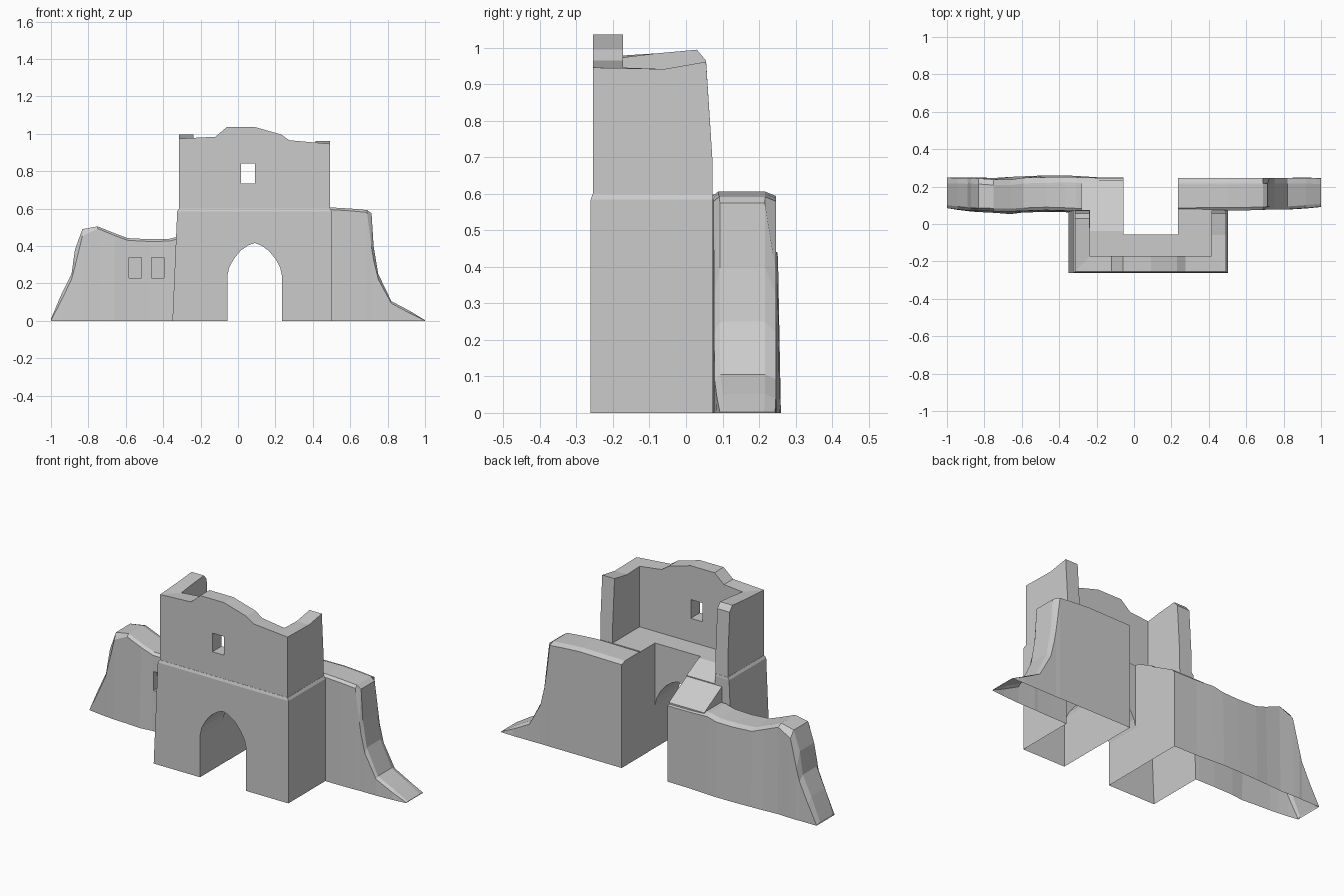
import bpy, bmesh
from mathutils import Vector

if "Cube" in bpy.data.objects:
    bpy.data.objects.remove(bpy.data.objects["Cube"])

LOW = -0.06  # everything runs below ground, then is trimmed at z = 0


def loft(name, rings):
    """Closed solid through a list of equal-length point rings."""
    bm = bmesh.new()
    vs = [[bm.verts.new(p) for p in r] for r in rings]
    n = len(rings[0])
    for a, b in zip(vs, vs[1:]):
        for i in range(n):
            j = (i + 1) % n
            bm.faces.new((a[i], a[j], b[j], b[i]))
    bm.faces.new(vs[0])
    bm.faces.new(vs[-1])
    bmesh.ops.recalc_face_normals(bm, faces=bm.faces)
    me = bpy.data.meshes.new(name)
    bm.to_mesh(me)
    bm.free()
    ob = bpy.data.objects.new(name, me)
    bpy.context.collection.objects.link(ob)
    return ob


def rect(x0, x1, y0, y1, z):
    return [(x0, y0, z), (x1, y0, z), (x1, y1, z), (x0, y1, z)]


def box(name, x0, x1, y0, y1, z0, z1):
    return loft(name, [rect(x0, x1, y0, y1, z0), rect(x0, x1, y0, y1, z1)])


def combine(target, tool, op):
    m = target.modifiers.new(op, 'BOOLEAN')
    m.operation, m.solver, m.object = op, 'EXACT', tool
    bpy.context.view_layer.objects.active = target
    bpy.ops.object.modifier_apply(modifier=m.name)
    bpy.data.objects.remove(tool, do_unlink=True)


def height(profile, x):
    pts = sorted(profile)
    for a, b in zip(pts, pts[1:]):
        if x <= b[0]:
            t = max(0, (x - a[0]) / (b[0] - a[0]))
            return a[1] + t * (b[1] - a[1])
    return pts[-1][1]


def wing(name, stations, side):
    """Crumbling wall; stations are (x, top z, front y, back y, foot flare)."""
    prof = [s[:2] for s in stations]
    rings = []
    for x, z, yf, yb, fl in stations:
        e = max(0.002, min(z - 0.012, height(prof, x + side * 0.012) - 0.004))
        rings.append([(x, yf - fl, LOW), (x, yf - fl, 0.0), (x, yf, e), (x, yf + 0.016, z),
                      (x, yb - 0.03, z), (x, yb, e), (x, yb + fl, 0.0), (x, yb + fl, LOW)])
    return loft(name, rings)


# Lower gatehouse block with a small ledge and a flared left side
gate = loft("ruined_gatehouse", [
    rect(-0.353, 0.502, -0.262, 0.075, LOW),
    rect(-0.325, 0.502, -0.261, 0.075, 0.585),
    rect(-0.316, 0.493, -0.256, 0.073, 0.60)])

# Wedge removed inside the left half so the floor slopes down to the back
combine(gate, loft("slope_cutter", [[(x, -0.04, 0.602), (x, -0.04, 0.7), (x, 0.3, 0.7), (x, 0.3, 0.425)]
                                    for x in (-0.236, 0.0)]), 'DIFFERENCE')
ramp = loft("left_ramp", [[(x, 0.0, 0.2), (x, 0.0, 0.579), (x, 0.235, 0.448), (x, 0.235, 0.2)]
                          for x in (-0.28, -0.02)])
combine(gate, ramp, 'UNION')

# Right wall, stepping down to a pointed toe
combine(gate, wing("right_wall", [
    (0.2, 0.602, 0.07, 0.247, 0), (0.5, 0.606, 0.072, 0.247, 0), (0.6, 0.6, 0.073, 0.247, 0),
    (0.69, 0.592, 0.075, 0.247, 0), (0.714, 0.575, 0.077, 0.246, 0), (0.725, 0.4, 0.077, 0.246, 0),
    (0.75, 0.25, 0.077, 0.246, 0), (0.82, 0.105, 0.078, 0.246, 0.001),
    (0.92, 0.052, 0.085, 0.246, 0.002), (1.0, 0.003, 0.093, 0.244, 0.002)], 1), 'UNION')
combine(gate, box("right_floor", 0.2, 0.485, 0.0, 0.21, 0.3, 0.598), 'UNION')

# Left wall, uneven along its length
combine(gate, wing("left_wall", [
    (-1.0, 0.01, 0.085, 0.248, 0), (-0.945, 0.14, 0.078, 0.246, 0.002), (-0.89, 0.25, 0.072, 0.245, 0.003),
    (-0.872, 0.38, 0.071, 0.246, 0.004), (-0.832, 0.49, 0.069, 0.244, 0.005),
    (-0.75, 0.505, 0.068, 0.238, 0.008), (-0.66, 0.468, 0.067, 0.238, 0.014),
    (-0.59, 0.442, 0.07, 0.247, 0.008), (-0.47, 0.436, 0.074, 0.25, 0.01),
    (-0.37, 0.438, 0.071, 0.252, 0.008), (-0.31, 0.452, 0.068, 0.25, 0.007),
    (-0.2, 0.447, 0.068, 0.247, 0.003), (-0.02, 0.446, 0.068, 0.247, 0)], -1), 'UNION')

# Blind windows in the left wall
for x in (-0.583, -0.462):
    combine(gate, box("recess_cutter", x, x + 0.067, 0.0, 0.1, 0.23, 0.338), 'DIFFERENCE')

# Open passage behind the front, and the pointed arch through it
combine(gate, box("passage_cutter", -0.056, 0.234, -0.055, 0.5, -0.2, 0.8), 'DIFFERENCE')
half = [(0.146, -0.2), (0.146, 0.24), (0.136, 0.285), (0.112, 0.33), (0.075, 0.375), (0.035, 0.403)]
arch = [(0.089 + x, z) for x, z in half] + [(0.089, 0.416)] + [(0.089 - x, z) for x, z in reversed(half)]
combine(gate, loft("arch_cutter", [[(x, y, z) for x, z in arch] for y in (-0.4, 0.0)]), 'DIFFERENCE')

# Upper walls: U-shaped strip of (outer x, outer y, inner x, inner y, top z, end lean)
L, R, F = -0.315, 0.492, -0.255
li, ri, fi = -0.237, 0.414, -0.172
path = [(L, 0.072, li, 0.072, 0.965, 0.017), (L, 0.03, li, 0.03, 0.995, 0),
        (L, -0.08, li, -0.08, 0.985, 0), (L, F, li, fi, 0.974, 0)]
path += [(x, F, x, fi, z, 0) for x, z in
         ((-0.12, 0.984), (-0.06, 1.036), (0.09, 1.036), (0.23, 0.996), (0.275, 0.965))]
path += [(R, F, ri, fi, 0.946, 0), (R, -0.06, ri, -0.06, 0.942, 0), (R, 0.072, ri, 0.072, 0.962, 0.017)]
upper = loft("upper_walls", [[(ox, oy, 0.57), (ox, oy, 0.7), (ox, oy - d, z), (ix, iy - d, z),
                              (ix, iy, 0.7), (ix, iy, 0.57)] for ox, oy, ix, iy, z, d in path])
combine(upper, box("window_cutter", 0.016, 0.09, -0.4, 0.0, 0.735, 0.842), 'DIFFERENCE')
combine(gate, upper, 'UNION')

# Trim at ground level, leaving the underside open
bm = bmesh.new()
bm.from_mesh(gate.data)
bmesh.ops.bisect_plane(bm, geom=bm.verts[:] + bm.edges[:] + bm.faces[:], dist=1e-5,
                       plane_co=Vector((0, 0, 0)), plane_no=Vector((0, 0, 1)), clear_inner=True)
bm.to_mesh(gate.data)
bm.free()
